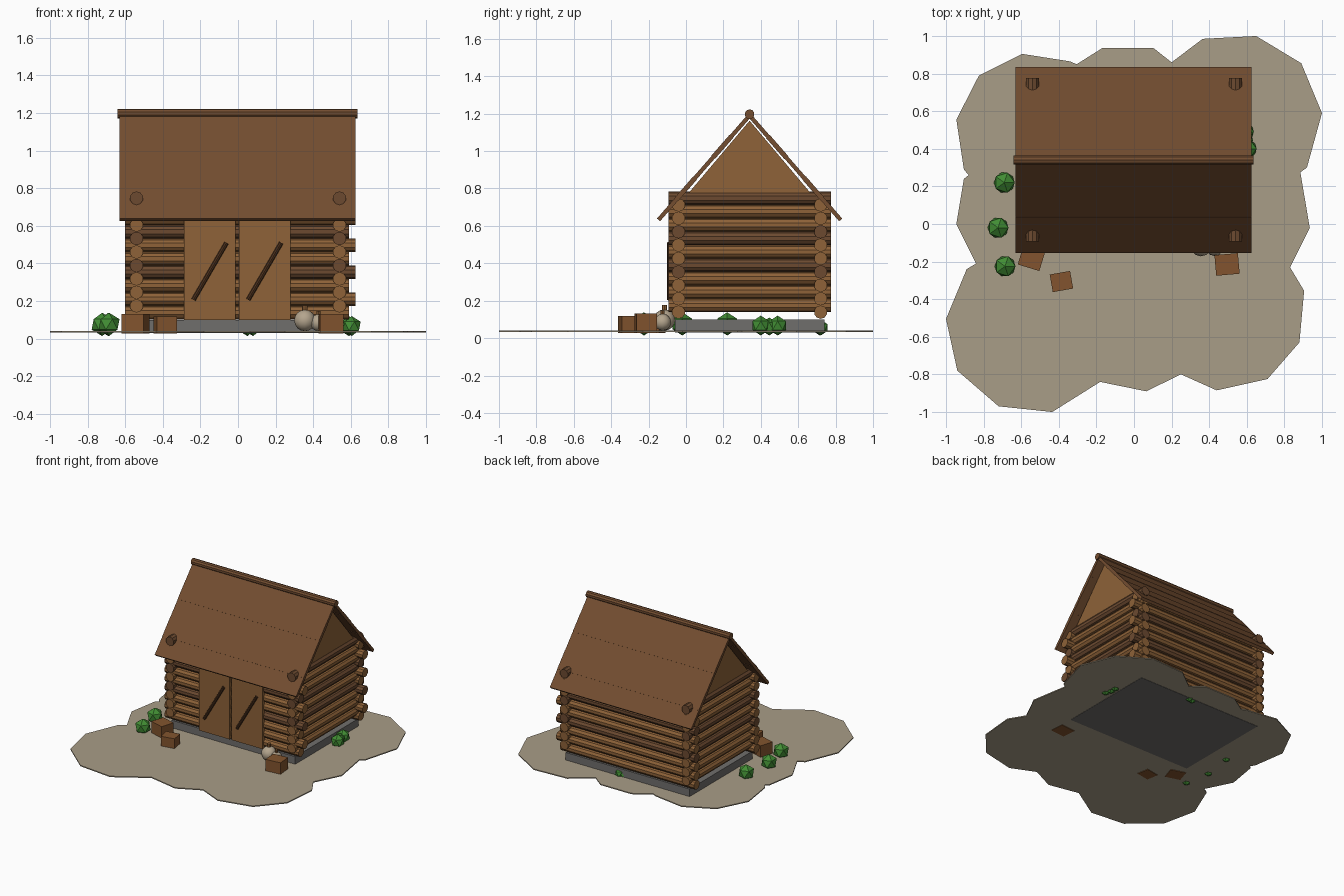
import bpy, bmesh, math
from mathutils import Matrix, Vector

cube = bpy.data.objects.get("Cube")
if cube:
    bpy.data.objects.remove(cube, do_unlink=True)


def material(name, r, g, b):
    """Make a flat material from 0-255 display values."""
    col = [((v / 255 + 0.055) / 1.055) ** 2.4 for v in (r, g, b)] + [1]
    m = bpy.data.materials.new(name)
    m.use_nodes = True
    m.diffuse_color = col
    bsdf = m.node_tree.nodes["Principled BSDF"]
    bsdf.inputs["Base Color"].default_value = col
    bsdf.inputs["Roughness"].default_value = 0.9
    return m


LIGHT_WOOD = material("light wood", 142, 98, 56)
DARK_WOOD = material("dark wood", 108, 74, 48)
ROOF_WOOD = material("roof wood", 115, 77, 48)
BAR_WOOD = material("door bar wood", 78, 50, 30)
CRATE_WOOD = material("crate wood", 130, 84, 46)
STONE = material("grey stone", 112, 110, 108)
SAND = material("sandy ground", 169, 157, 135)
LEAF = material("leaf green", 66, 142, 52)
CLOTH = material("sack cloth", 180, 165, 142)


def finish(name, bm, mat):
    bmesh.ops.recalc_face_normals(bm, faces=bm.faces)
    me = bpy.data.meshes.new(name)
    bm.to_mesh(me)
    bm.free()
    me.materials.append(mat)
    ob = bpy.data.objects.new(name, me)
    bpy.context.collection.objects.link(ob)
    return ob


def box(name, centre, size, mat, angle=0, axis="Z"):
    bm = bmesh.new()
    bmesh.ops.create_cube(bm, size=1, matrix=Matrix.Translation(centre)
                          @ Matrix.Rotation(angle, 4, axis)
                          @ Matrix.Diagonal((*size, 1)))
    return finish(name, bm, mat)


def rod(name, start, end, radius, mat, sides=10):
    start, end = Vector(start), Vector(end)
    d = end - start
    bm = bmesh.new()
    bmesh.ops.create_cone(bm, cap_ends=True, segments=sides, radius1=radius, radius2=radius,
                          depth=d.length, matrix=Matrix.Translation((start + end) / 2)
                          @ d.to_track_quat("Z", "Y").to_matrix().to_4x4())
    return finish(name, bm, mat)


def prism(name, points, offset, mat):
    bm = bmesh.new()
    face = bm.faces.new([bm.verts.new(p) for p in points])
    ext = bmesh.ops.extrude_face_region(bm, geom=[face])
    bmesh.ops.translate(bm, vec=offset,
                        verts=[v for v in ext["geom"] if isinstance(v, bmesh.types.BMVert)])
    return finish(name, bm, mat)


MID = 0.34          # y of the ridge line
GROUND = 0.04

# Ground patch
outline = [(-.595, .905), (-.825, .79), (-.945, .555), (-.905, .29), (-.88, .26), (-.905, .24),
           (-.945, 0), (-.84, -.21), (-.89, -.24), (-1, -.505), (-.94, -.78), (-.72, -.97),
           (-.435, -1), (-.18, -.84), (.065, -.89), (.25, -.8), (.44, -.885), (.71, -.825),
           (.88, -.63), (.905, -.355), (.83, -.23), (.935, -.02), (.885, .275), (.92, .3),
           (1, .59), (.89, .855), (.65, 1), (.365, .985), (.2, .86), (.105, .935),
           (-.17, .935), (-.305, .85), (-.34, .865)]
prism("ground", [(x, y, GROUND) for x, y in outline], (0, 0, -0.008), SAND)

# Foundation
box("foundation", (0, MID, 0.065), (1.1, 0.8, 0.07), STONE)

# Interlocking log walls
PITCH = 0.0716
for i in range(9):
    z = 0.139 + i * PITCH
    mat = DARK_WOOD if i in (3, 6) else LIGHT_WOOD
    right_end = 0.625 if i % 2 else 0.59
    for side, y in (("front", MID - 0.38), ("back", MID + 0.38)):
        rod(f"{side}_log", (-0.6, y, z), (right_end, y, z), PITCH / 2, mat)
    mat = DARK_WOOD if i in (3, 5, 8) else LIGHT_WOOD
    for side, x in (("right", -0.54), ("left", 0.54)):
        rod(f"{side}_log", (x, -0.093, z + PITCH / 2), (x, 0.776, z + PITCH / 2), PITCH / 2, mat)

# Gable panels
for side, x in (("right", -0.56), ("left", 0.52)):
    prism(f"{side}_gable", [(x, MID - 0.335, 0.765), (x, MID + 0.335, 0.765), (x, MID, 1.162)],
          (0.04, 0, 0), LIGHT_WOOD)

# Roof planks and ridge pole
RUN, DROP, TOP, ROWS = 0.487, 0.558, 1.19, 5
slope = math.atan2(DROP, RUN)
width = math.hypot(RUN, DROP) / ROWS
for side, s in (("front", -1), ("back", 1)):
    for k in range(ROWS):
        t = (k + 0.5) / ROWS
        box(f"{side}_roof_plank", (-0.003, MID + s * RUN * t, TOP - DROP * t),
            (1.255, width, 0.022 + 0.004 * (k % 2)), ROOF_WOOD, -s * slope, "X")
rod("ridge_pole", (-0.64, MID, 1.197), (0.635, MID, 1.197), 0.026, ROOF_WOOD)

# Double doors with diagonal bars
for side, x in (("right", -0.149), ("left", 0.142)):
    box(f"{side}_door", (x, -0.077, 0.375), (0.274, 0.024, 0.55), LIGHT_WOOD)
    rod(f"{side}_door_bar", (x - 0.088, -0.09, 0.207), (x + 0.088, -0.09, 0.51),
        0.012, BAR_WOOD, 8)

# Crates
for x, y, w, d, top, turn in ((-.545, -.18, .12, .11, .132, -17),
                              (-.386, -.306, .11, .095, .118, 10),
                              (.495, -.215, .125, .11, .132, 5)):
    box("crate", (x, y, (top + 0.028) / 2), (w, d, top - 0.028), CRATE_WOOD, math.radians(turn))

# Grain sacks with tied necks
for x, y, r in ((.356, -.115, .057), (.428, -.125, .045)):
    bm = bmesh.new()
    bmesh.ops.create_uvsphere(bm, u_segments=12, v_segments=8, radius=r,
                              matrix=Matrix.Translation((x, y, GROUND + r)))
    sack = finish("sack", bm, CLOTH)
    sack.data.shade_smooth()
    rod("sack_neck", (x, y, GROUND + r * 1.8), (x, y, GROUND + r * 2.4), r * 0.25, LIGHT_WOOD, 8)

# Bushes
for x, y, r in ((-.69, .22, .062), (-.723, -.02, .062), (-.686, -.225, .062),
                (.605, .4, .053), (.59, .445, .048), (.59, .49, .053),
                (.08, .72, .042), (.05, .715, .035)):
    bm = bmesh.new()
    bmesh.ops.create_icosphere(bm, subdivisions=1, radius=r,
                               matrix=Matrix.Translation((x, y, 0.014 + r)))
    finish("bush", bm, LEAF)
